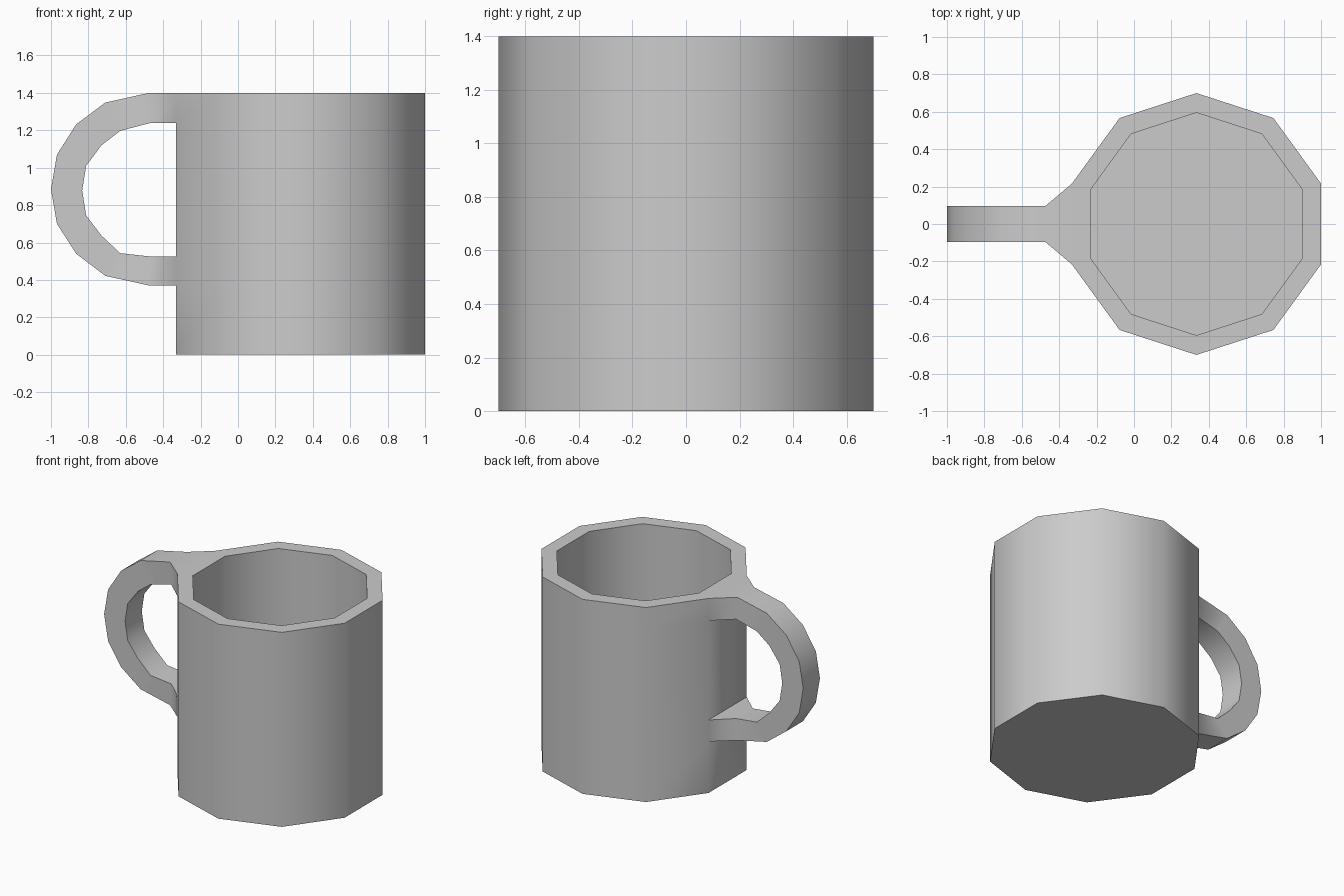
import bpy, bmesh, math

if "Cube" in bpy.data.objects:
    bpy.data.objects.remove(bpy.data.objects["Cube"])

SIDES, CX = 10, 0.334
bm = bmesh.new()


def ring(radius, z):
    """Ten-sided ring; corners 2 and 3 flank the handle side."""
    pts = []
    for i in range(SIDES):
        a = math.radians(90 + 36 * i)
        pts.append(bm.verts.new((CX + radius * math.cos(a), radius * math.sin(a), z)))
    return pts


def bridge(a, b, skip=()):
    n = len(a)
    for i in range(n):
        if i not in skip:
            bm.faces.new((a[i], a[(i + 1) % n], b[(i + 1) % n], b[i]))


# Outer wall, left open where the handle ends join
outer = [ring(0.7, z) for z in (0, 0.37, 0.525, 1.24, 1.4)]
for level in range(4):
    bridge(outer[level], outer[level + 1], skip=(2,) if level in (1, 3) else ())
bm.faces.new(outer[0])

# Rim, inner wall and floor
inner_top, inner_floor = ring(0.595, 1.4), ring(0.595, 0.1)
bridge(outer[4], inner_top)
bridge(inner_top, inner_floor)
bm.faces.new(inner_floor)

# Handle: outer and inner side profile (x, z) from top to bottom
out_path = [(-0.475, 1.4), (-0.71, 1.348), (-0.865, 1.232), (-0.968, 1.07), (-1.0, 0.885),
            (-0.968, 0.70), (-0.865, 0.54), (-0.71, 0.422), (-0.475, 0.37)]
in_path = [(-0.465, 1.24), (-0.63, 1.197), (-0.73, 1.12), (-0.812, 1.01), (-0.833, 0.878),
           (-0.812, 0.745), (-0.73, 0.637), (-0.63, 0.543), (-0.465, 0.525)]
W = 0.095
sections = [[outer[4][2], outer[4][3], outer[3][3], outer[3][2]]]
for (xo, zo), (xi, zi) in zip(out_path, in_path):
    sections.append([bm.verts.new(p) for p in
                     ((xo, W, zo), (xo, -W, zo), (xi, -W, zi), (xi, W, zi))])
sections.append([outer[1][2], outer[1][3], outer[2][3], outer[2][2]])
for a, b in zip(sections, sections[1:]):
    bridge(a, b)

bmesh.ops.recalc_face_normals(bm, faces=bm.faces)
mesh = bpy.data.meshes.new("mug")
bm.to_mesh(mesh)
bm.free()
mug = bpy.data.objects.new("mug", mesh)
bpy.context.collection.objects.link(mug)

# Smooth round the sides, crisp at rim, base and handle edges
bpy.context.view_layer.objects.active = mug
mug.select_set(True)
bpy.ops.object.shade_smooth_by_angle(angle=math.radians(45))
